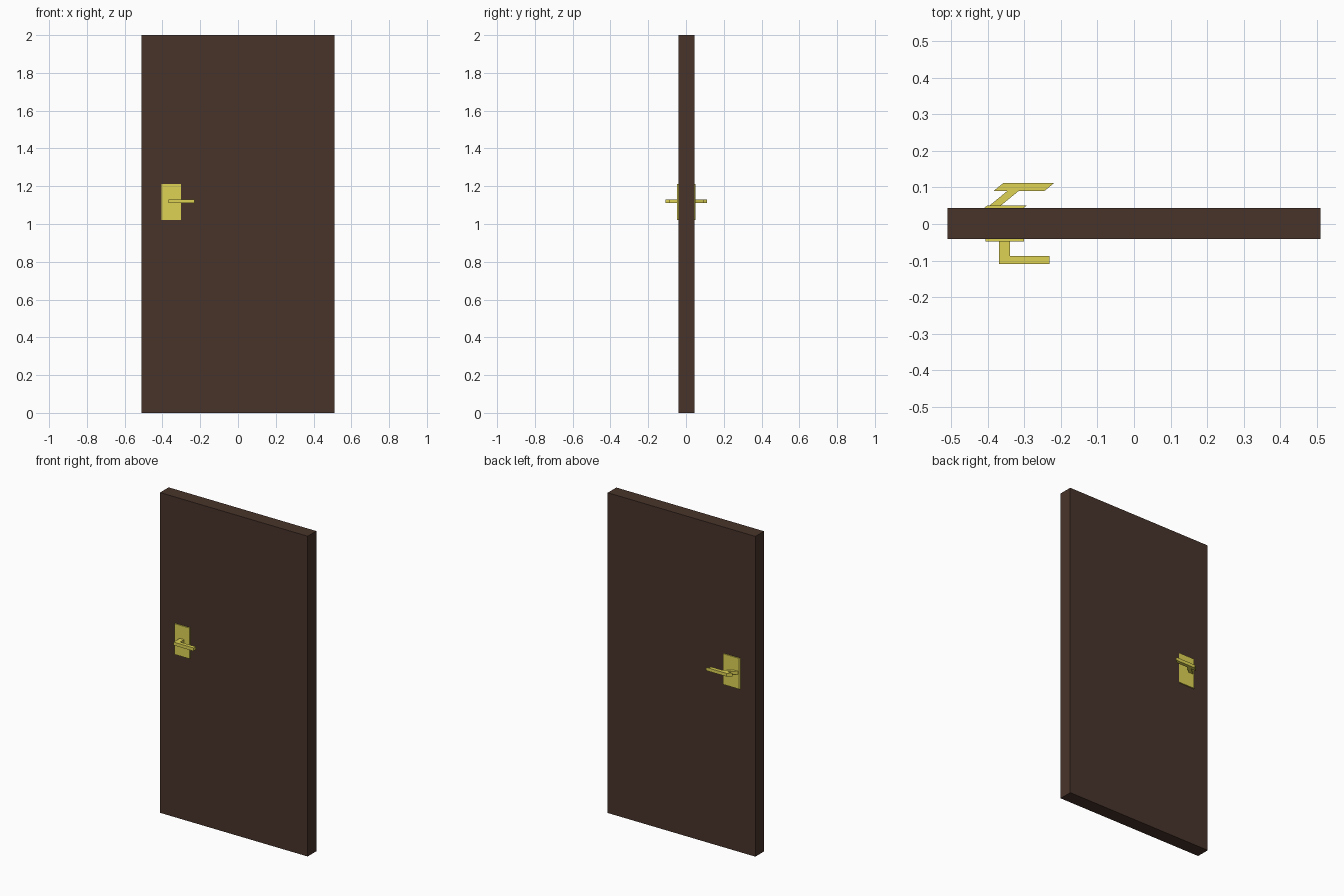
import bpy
import bmesh

if "Cube" in bpy.data.objects:
    bpy.data.objects.remove(bpy.data.objects["Cube"])


def material(name, color):
    m = bpy.data.materials.new(name)
    m.diffuse_color = color
    m.use_nodes = True
    m.node_tree.nodes["Principled BSDF"].inputs["Base Color"].default_value = m.diffuse_color
    return m


wood = material("dark_wood", (0.065, 0.034, 0.023, 1))
brass = material("brass", (0.73, 0.65, 0.09, 1))


def prism(name, profile, z0, z1, mat):
    """Extrude a plan-view (x, y) outline from z0 up to z1."""
    bm = bmesh.new()
    face = bm.faces.new([bm.verts.new((x, y, z0)) for x, y in profile])
    top = bmesh.ops.extrude_face_region(bm, geom=[face])["geom"]
    verts = [v for v in top if isinstance(v, bmesh.types.BMVert)]
    bmesh.ops.translate(bm, verts=verts, vec=(0, 0, z1 - z0))
    bmesh.ops.recalc_face_normals(bm, faces=bm.faces)
    mesh = bpy.data.meshes.new(name)
    bm.to_mesh(mesh)
    bm.free()
    mesh.materials.append(mat)
    obj = bpy.data.objects.new(name, mesh)
    bpy.context.collection.objects.link(obj)
    return obj


def slab(x0, x1, y0, y1, slant=0.0):
    """Plan outline of a bar, leaning by slant in x over its depth."""
    d = slant * (y1 - y0)
    return [(x0, y0), (x1, y0), (x1 + d, y1), (x0 + d, y1)]


# Door leaf
prism("door_panel", slab(-0.51, 0.51, -0.041, 0.044), 0, 2, wood)

# Front hardware: plate and one-piece lever
prism("front_plate", slab(-0.406, -0.301, -0.048, -0.041), 1.02, 1.212, brass)
prism("front_handle",
      [(-0.369, -0.048), (-0.369, -0.109), (-0.231, -0.109),
       (-0.231, -0.087), (-0.339, -0.087), (-0.339, -0.048)],
      1.11, 1.13, brass)

# Back hardware: slanted in plan, the lever overhangs its stem
SLANT = 1.22
prism("back_plate", slab(-0.409, -0.301, 0.044, 0.051, SLANT), 1.02, 1.212, brass)
prism("back_stem", slab(-0.394, -0.363, 0.051, 0.09, SLANT), 1.11, 1.13, brass)
prism("back_lever", slab(-0.384, -0.245, 0.09, 0.112, SLANT), 1.11, 1.13, brass)
